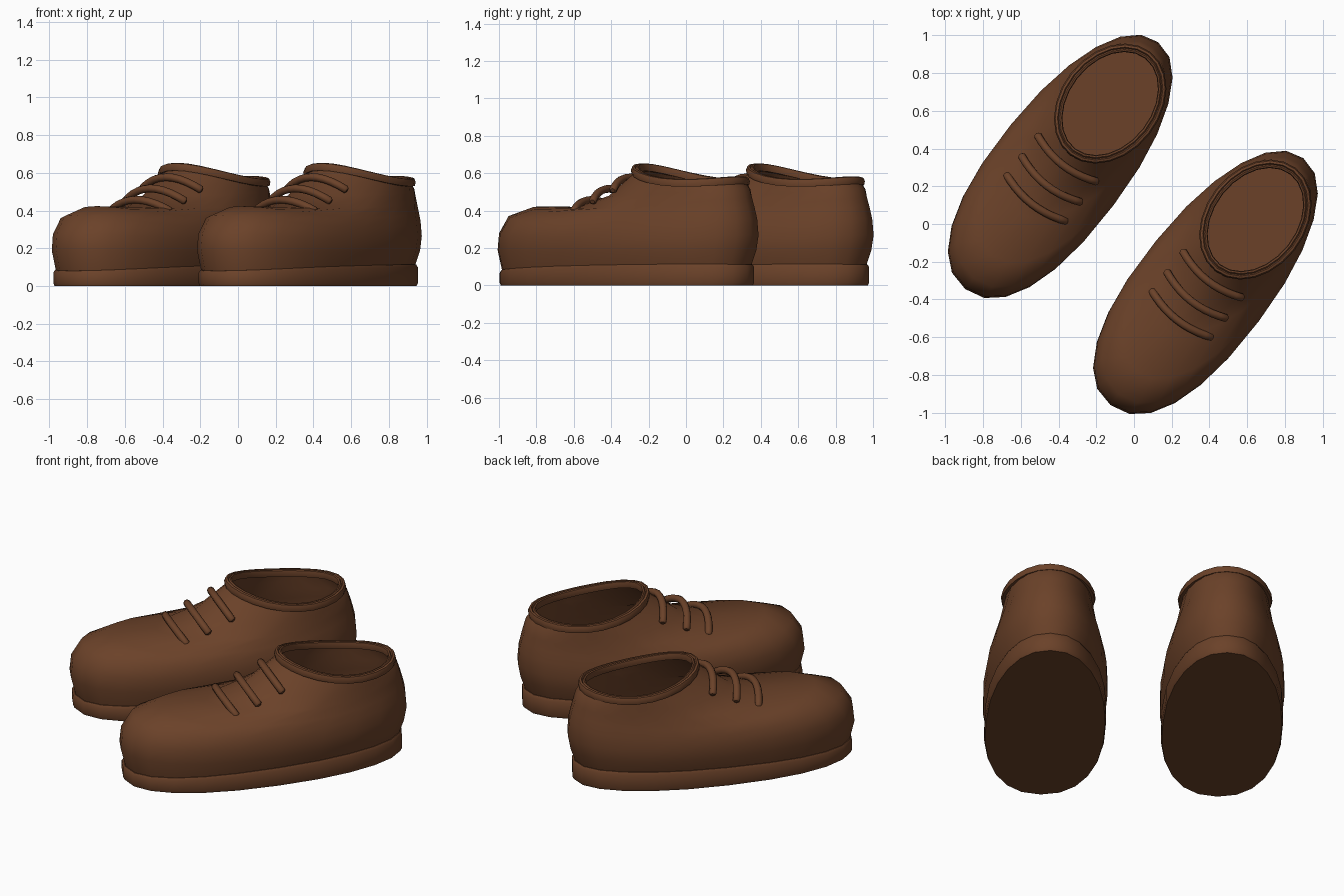
import bpy, bmesh
from math import cos, sin, pi, radians
from mathutils import Matrix

if "Cube" in bpy.data.objects:
    bpy.data.objects.remove(bpy.data.objects["Cube"])

N = 24
ANGLE = radians(52)
leather = bpy.data.materials.new("brown_leather")
leather.diffuse_color = (0.147, 0.054, 0.022, 1)
leather.use_nodes = True
leather.node_tree.nodes["Principled BSDF"].inputs["Base Color"].default_value = leather.diffuse_color


def outline(toe, heel, w, z_toe, z_mid, z_heel, p_toe=2.25, p_heel=2.2, taper=0.05):
    """Ring of N points: local x runs toe to heel, y across."""
    mid, half = (toe + heel) / 2, (heel - toe) / 2
    pts = []
    for i in range(N):
        c, s = cos(2 * pi * i / N), sin(2 * pi * i / N)
        e = 2 / (p_heel if c > 0 else p_toe)
        x = mid + half * abs(c) ** e * (1 if c > 0 else -1)
        y = w * abs(s) ** e * (1 if s > 0 else -1) * (1 - taper * c)
        z = z_mid + (z_heel - z_toe) / 2 * c + ((z_heel + z_toe) / 2 - z_mid) * c * c
        pts.append((x, y, z))
    return pts


def loft(name, rings, caps=False, closed=False, sharp=60):
    bm = bmesh.new()
    loops = [[bm.verts.new(p) for p in r] for r in rings]
    pairs = list(zip(loops, loops[1:]))
    if closed:
        pairs.append((loops[-1], loops[0]))
    for a, b in pairs:
        for i in range(N):
            j = (i + 1) % N
            bm.faces.new((a[i], a[j], b[j], b[i]))
    if caps:
        bm.faces.new(loops[0][::-1])
        bm.faces.new(loops[-1])
    bmesh.ops.recalc_face_normals(bm, faces=bm.faces)
    me = bpy.data.meshes.new(name)
    bm.to_mesh(me)
    bm.free()
    me.materials.append(leather)
    ob = bpy.data.objects.new(name, me)
    bpy.context.collection.objects.link(ob)
    bpy.ops.object.select_all(action='DESELECT')
    ob.select_set(True)
    bpy.context.view_layer.objects.active = ob
    bpy.ops.object.shade_smooth_by_angle(angle=radians(sharp))
    return ob


def lace(name, x_end, x_mid, z_end, z_mid):
    cu = bpy.data.curves.new(name, 'CURVE')
    cu.dimensions = '3D'
    cu.bevel_depth = 0.021
    cu.bevel_resolution = 2
    cu.use_fill_caps = True
    sp = cu.splines.new('POLY')
    ts = [-1, -0.97, -0.8, -0.6, -0.4, -0.2, 0, 0.2, 0.4, 0.6, 0.8, 0.97, 1]
    sp.points.add(len(ts) - 1)
    for p, t in zip(sp.points, ts):
        k = t * t
        p.co = (x_mid + (x_end - x_mid) * k, 0.205 * t, z_mid + (z_end - z_mid) * k, 1)
        p.radius = 0.6 if abs(t) == 1 else 1
    cu.materials.append(leather)
    ob = bpy.data.objects.new(name, cu)
    bpy.context.collection.objects.link(ob)
    return ob


def shoe(side, place):
    parts = []
    # sole with rounded edge, thicker at the heel
    parts.append(loft(side + "_sole", [
        outline(-.808, .798, .332, 0, 0, 0, taper=.07),
        outline(-.814, .806, .338, .015, .015, .015, taper=.07),
        outline(-.814, .806, .338, .065, .093, .098, taper=.07),
        outline(-.804, .795, .330, .08, .108, .113, taper=.07)], caps=True, sharp=50))
    # upper: toe, heel, half width, heights, toe roundness
    parts.append(loft(side + "_upper", [
        outline(-.800, .790, .325, .078, .106, .111, taper=.07),
        outline(-.828, .818, .345, .19, .18, .19),
        outline(-.818, .833, .346, .28, .25, .27),
        outline(-.755, .825, .334, .375, .31, .36, 2.25),
        outline(-.600, .810, .312, .423, .36, .42, 2.1),
        outline(-.330, .795, .280, .42, .418, .47, 1.65),
        outline(-.100, .778, .258, .48, .487, .52, 1.8),
        outline(.090, .750, .240, .615, .548, .555, 2, 2, 0)]))
    # grooved collar around the opening
    profile = [(.023, -.02), (.027, 0), (.02, .018), (.008, .021), (.002, .012),
               (-.005, .021), (-.014, .018), (-.018, 0), (-.014, -.02)]
    parts.append(loft(side + "_collar", [
        outline(.10 - d, .74 + d, .237 + d, .632 + h, .555 + h, .562 + h, 2, 2, 0)
        for d, h in profile], closed=True, sharp=50))
    # three laces bowed over the instep
    for i, v in enumerate([(-.213, -.255, .395, .457), (-.085, -.13, .447, .517),
                           (.053, .008, .507, .577)]):
        parts.append(lace(f"{side}_lace_{i + 1}", *v))
    for ob in parts:
        ob.matrix_world = place


for side, sgn in (("left", -1), ("right", 1)):
    shoe(side, Matrix.Translation((.385 * sgn, -.3075 * sgn, 0)) @ Matrix.Rotation(ANGLE, 4, 'Z'))
